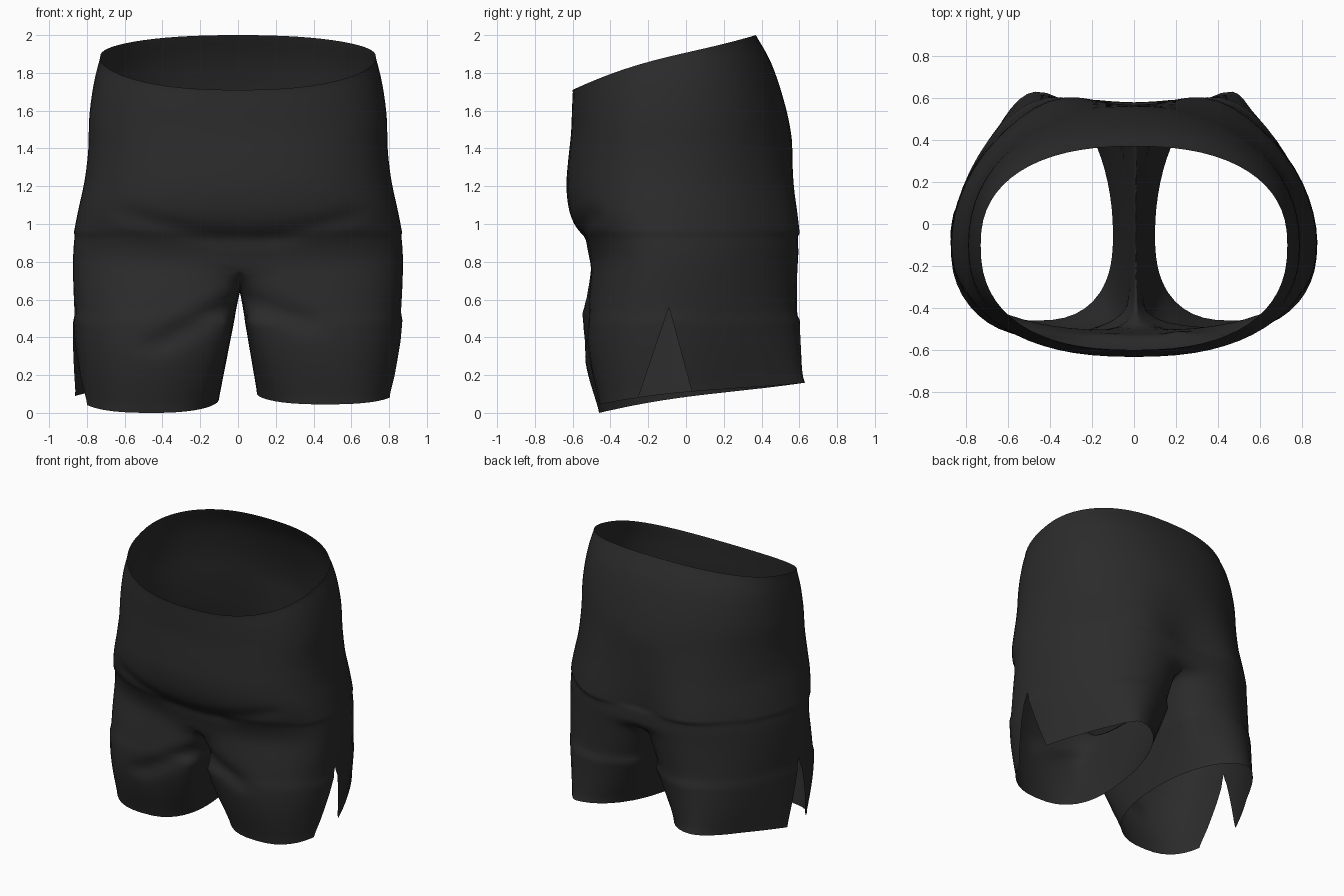
import bpy, bmesh
from math import sin, cos, pi, exp, radians
from mathutils import Vector

if "Cube" in bpy.data.objects:
    bpy.data.objects.remove(bpy.data.objects["Cube"])

HALF = 32        # steps round one side of the body
GUSSET = 14      # steps along the crotch strip
LEG_ROWS = 24

# Torso rings: front height, back height, half width, front y, back y
RINGS = [(1.71, 2.0, .73, -.60, .37), (1.61, 1.85, .765, -.605, .455),
         (1.48, 1.62, .79, -.61, .53), (1.34, 1.4, .795, -.625, .575),
         (1.2, 1.2, .815, -.635, .62), (1.07, 1.05, .845, -.62, .65),
         (.97, .95, .865, -.58, .665), (.88, .88, .88, -.53, .67),
         (.78, .82, .885, -.51, .67)]
# Crotch strip in y and z, from front to back
STRIP = [(-.50, .78), (-.42, .69), (-.25, .645), (0, .64), (.2, .67), (.38, .74), (.54, .82)]


def spline(pts, f):
    """Smooth value along a list of tuples, f from 0 to 1."""
    s = f * (len(pts) - 1)
    i = min(int(s), len(pts) - 2)
    u = s - i
    a, b, c, d = (pts[max(0, min(len(pts) - 1, i + k))] for k in (-1, 0, 1, 2))
    return [.5 * (2*q + (r - p)*u + (2*p - 5*q + 4*r - s4)*u*u + (3*q - p - 3*r + s4)*u**3)
            for p, q, r, s4 in zip(a, b, c, d)]


def oval(angle, n):
    """Unit rounded oval; angle 0 faces the front, 90 degrees faces +x."""
    def power(v):
        return (1 if v >= 0 else -1) * abs(v) ** (2 / n)
    return power(sin(angle)), -power(cos(angle))


def clamp(v):
    return max(0, min(1, v))


def torso_point(ring, angle):
    zf, zb, hw, yf, yb = ring
    roundness = 2.4 if cos(angle) > 0 else 2 + .35 * clamp((zb - 1.2) / .8)
    ox, oy = oval(angle, roundness)
    mid = -.1
    y = mid + oy * (mid - yf if oy < 0 else yb - mid)
    f = (y - yf) / (yb - yf)
    z = zf + (zb - zf) * f + .05 * sin(pi * f) * (1 - f)
    x = hw * ox
    if oy > 0:   # seat cleft and cheeks
        low = clamp((1.45 - z) / .5)
        y += low * (.025 * exp(-((abs(x) - .4) / .2) ** 2) - .11 * exp(-(x / .25) ** 2))
    return Vector((x, y, z))


def hem_point(side, angle):
    ox, oy = oval(angle, 2.5 if cos(angle) > 0 else 2)
    y = -.05 + oy * (.41 if oy < 0 else .68)
    low = 0 if side < 0 else .045
    t = (y + .46) / 1.09
    z = low + (.16 - low) * t + .03 * sin(pi * t) * (1 - t)
    x = .465 + .365 * ox
    x -= (.12 if side < 0 else .2) * max(0, ox) * max(0, oy)
    return Vector((side * x, y, z))


bm = bmesh.new()

# Torso: rings from the waist opening down to the crotch
ROWS = 40
torso = []
for r in range(ROWS + 1):
    ring = spline(RINGS, r / ROWS)
    torso.append([bm.verts.new(torso_point(ring, pi * i / HALF)) for i in range(2 * HALF)])


def bridge(a, b):
    for i in range(len(a)):
        j = (i + 1) % len(a)
        bm.faces.new((a[i], a[j], b[j], b[i]))


for a, b in zip(torso, torso[1:]):
    bridge(a, b)

# Crotch strip shared by both legs, running from back to front
bottom = torso[-1]
strip = []
for k in range(1, GUSSET):
    y, z = spline(STRIP, 1 - k / GUSSET)
    strip.append(bm.verts.new((.01, y, z)))

# Legs: each starts at half the torso ring plus the strip and ends in an oval hem
for side in (1, -1):
    outer = [bottom[(side * i) % (2 * HALF)] for i in range(HALF + 1)]
    start = outer + strip
    angles = [radians(-52 + 284 * i / HALF) for i in range(HALF + 1)]
    angles += [radians(232 + 76 * k / GUSSET) for k in range(1, GUSSET)]
    hem = [hem_point(side, a) for a in angles]
    previous = start
    for r in range(1, LEG_ROWS + 1):
        u = r / LEG_ROWS
        row = []
        for i, (v, h, a) in enumerate(zip(start, hem, angles)):
            p = v.co.lerp(h, u)
            if i <= HALF:   # the cloth hangs straight before tapering
                ease = u ** 1.3
                p.x += (h.x - v.co.x) * (ease - u)
                p.y += (h.y - v.co.y) * (ease - u)
            swell = sin(pi * u)
            p.x += side * .012 * swell * max(0, sin(a))
            p.y -= (.085 if side < 0 else .06) * swell * max(0, cos(a))
            row.append(bm.verts.new(p))
        bridge(previous, row)
        previous = row

# Relax the cloth, keeping the openings crisp and the crotch in place
for step in range(12):
    loose = [v for v in bm.verts if not v.is_boundary and v not in strip
             and (step < 3 or .5 < v.co.z < .95)]
    bmesh.ops.smooth_vert(bm, verts=loose, factor=.5, use_axis_x=True,
                          use_axis_y=True, use_axis_z=True)

# Folds on the front: start x z, end x z, depth, width
FOLDS = [(-.6, 1.06, -.15, .93, .015, .045), (-.15, .93, .2, .93, .015, .045),
         (.2, .93, .62, 1.05, .015, .045), (-.42, .36, -.06, .58, .035, .05),
         (.38, .47, .06, .6, .03, .05), (-.3, .52, -.05, .64, -.015, .04)]
for v in bm.verts:
    x, y, z = v.co
    if y < -.2 and not v.is_boundary:
        fade = min(1, (-.2 - y) / .15)
        for x1, z1, x2, z2, depth, width in FOLDS:
            a, d = Vector((x1, z1)), Vector((x2 - x1, z2 - z1))
            t = clamp((Vector((x, z)) - a).dot(d) / d.length_squared)
            gap = (Vector((x, z)) - a - d * t).length
            v.co.y += fade * depth * exp(-(gap / width) ** 2)

# Side slits: cut two slanted lines and remove the wedge between them
APEX = Vector((0, -.09, .56))
CORNERS = (Vector((0, -.27, .03)), Vector((0, .045, .06)))
normals = []
for corner in CORNERS:
    n = (corner - APEX).cross(Vector((1, 0, 0))).normalized()
    if n.y * (-.1 - corner.y) < 0:
        n = -n
    normals.append(n)
    faces = [f for f in bm.faces if abs(f.calc_center_median().x) > .6
             and f.calc_center_median().z < .6]
    geom = set(faces)
    for f in faces:
        geom.update(f.edges)
        geom.update(f.verts)
    bmesh.ops.bisect_plane(bm, geom=list(geom), dist=.0001, plane_co=APEX, plane_no=n)
wedge = []
for f in bm.faces:
    c = f.calc_center_median()
    if abs(c.x) > .6 and c.z < APEX.z and all((c - APEX).dot(n) > 0 for n in normals):
        wedge.append(f)
bmesh.ops.delete(bm, geom=wedge, context='FACES')

# The rear flap of the right slit flares outward
for v in bm.verts:
    if v.co.x < -.6 and -.1 < v.co.y < .35 and v.co.z < .5:
        if (v.co - APEX).dot(normals[1]) < .001:
            v.co.x -= .05 * (.5 - v.co.z) / .4 * min(1, (.35 - v.co.y) / .3)

bmesh.ops.recalc_face_normals(bm, faces=bm.faces)
mesh = bpy.data.meshes.new("shorts")
bm.to_mesh(mesh)
bm.free()
shorts = bpy.data.objects.new("shorts", mesh)
bpy.context.collection.objects.link(shorts)
mesh.polygons.foreach_set("use_smooth", [True] * len(mesh.polygons))

# Charcoal cloth
cloth = bpy.data.materials.new("charcoal cloth")
cloth.use_nodes = True
colour = (.024, .024, .024, 1)
cloth.diffuse_color = colour
cloth.node_tree.nodes["Principled BSDF"].inputs["Base Color"].default_value = colour
mesh.materials.append(cloth)
